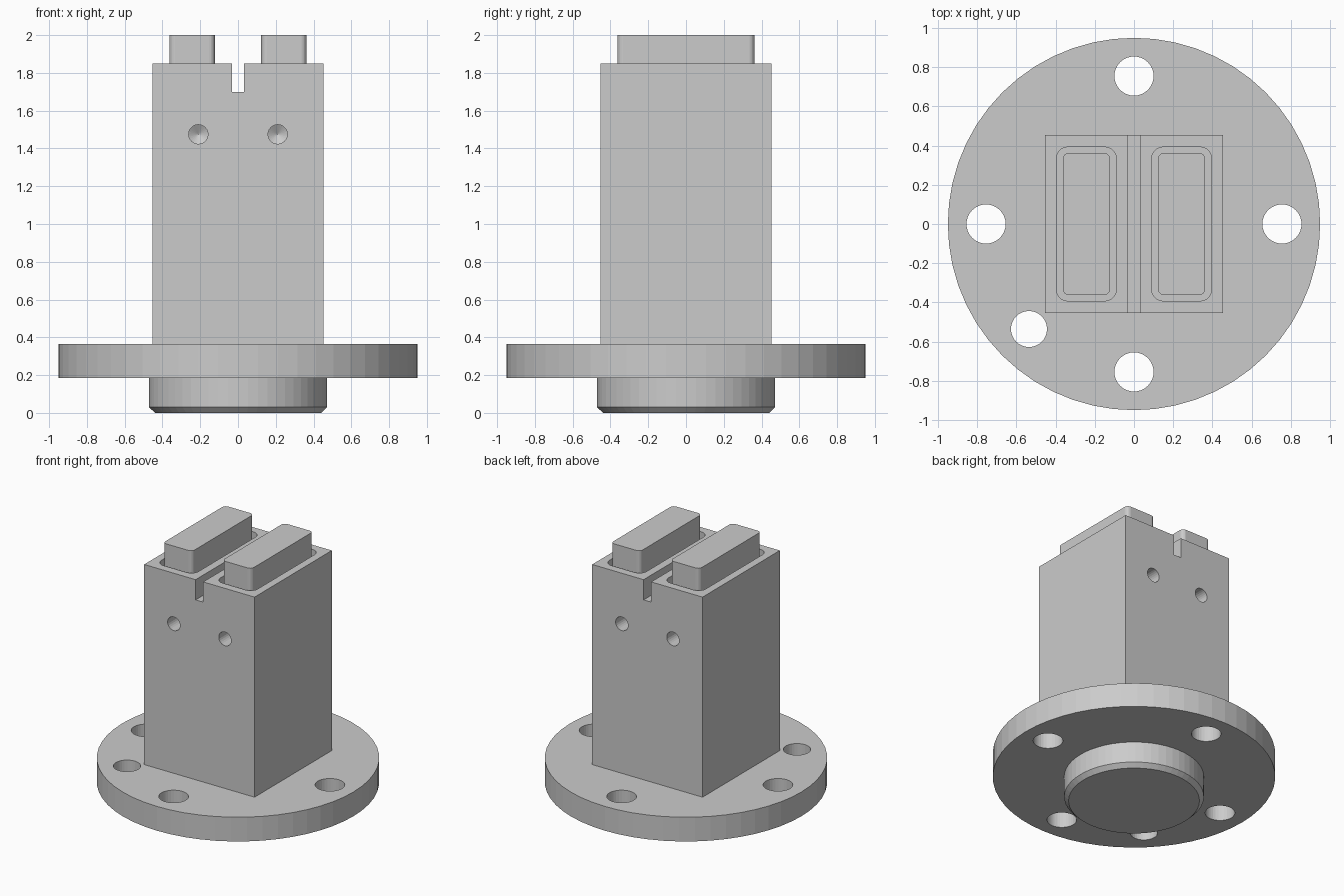
import bpy, bmesh
from math import sin, cos, pi, radians
from mathutils import Matrix

if "Cube" in bpy.data.objects:
    bpy.data.objects.remove(bpy.data.objects["Cube"])


def finish(name, bm):
    bmesh.ops.remove_doubles(bm, verts=bm.verts, dist=1e-5)
    bmesh.ops.recalc_face_normals(bm, faces=bm.faces)
    me = bpy.data.meshes.new(name)
    bm.to_mesh(me)
    bm.free()
    ob = bpy.data.objects.new(name, me)
    bpy.context.collection.objects.link(ob)
    return ob


def lathe(name, profile, segs, matrix=Matrix()):
    """Closed solid of revolution; profile ends are capped."""
    bm = bmesh.new()
    rings = [[bm.verts.new((r * cos(2 * pi * i / segs), r * sin(2 * pi * i / segs), z))
              for i in range(segs)] for r, z in profile]
    for a, b in zip(rings, rings[1:]):
        for i in range(segs):
            j = (i + 1) % segs
            bm.faces.new((a[i], a[j], b[j], b[i]))
    bm.faces.new(rings[0])
    bm.faces.new(rings[-1])
    bm.transform(matrix)
    return finish(name, bm)


def block(name, cx, hx, hy, z0, z1, radius=0, steps=5):
    """Vertical prism centred on (cx, 0), with optional rounded corners."""
    pts = []
    for k, (sx, sy) in enumerate([(1, 1), (-1, 1), (-1, -1), (1, -1)]):
        for i in range(steps + 1 if radius else 1):
            a = pi / 2 * (k + i / steps)
            pts.append((cx + sx * (hx - radius) + radius * cos(a),
                        sy * (hy - radius) + radius * sin(a)))
            if not radius:
                pts[-1] = (cx + sx * hx, sy * hy)
    bm = bmesh.new()
    low, top = ([bm.verts.new((x, y, z)) for x, y in pts] for z in (z0, z1))
    bm.faces.new(low)
    bm.faces.new(top)
    for i in range(len(pts)):
        j = (i + 1) % len(pts)
        bm.faces.new((low[i], low[j], top[j], top[i]))
    return finish(name, bm)


def combine(target, tool, operation):
    mod = target.modifiers.new(tool.name, 'BOOLEAN')
    mod.operation, mod.solver, mod.object = operation, 'EXACT', tool
    bpy.context.view_layer.objects.active = target
    bpy.ops.object.modifier_apply(modifier=mod.name)
    bpy.data.objects.remove(tool)


# Round flange with chamfered locating spigot below
mount = lathe("flanged_block", [(0.44, 0), (0.47, 0.03), (0.47, 0.185),
                                (0.95, 0.185), (0.95, 0.365)], 56)

# Square body with a slot across the top
combine(mount, block("body", 0, 0.453, 0.453, 0.3, 1.85), 'UNION')
combine(mount, block("slot", 0, 0.031, 0.6, 1.70, 1.95), 'DIFFERENCE')

# Four bolt holes and one smaller dowel hole in the flange
holes = [(0.755, 0, 0.1), (-0.755, 0, 0.1), (0, 0.755, 0.1),
         (0, -0.755, 0.1), (-0.536, -0.536, 0.092)]
for x, y, r in holes:
    combine(mount, lathe("flange_hole", [(r, 0.1), (r, 0.5)], 32,
                         Matrix.Translation((x, y, 0))), 'DIFFERENCE')

for side in (-1, 1):
    # Blind drilled holes with conical ends, front and back
    for face in (-1, 1):
        m = (Matrix.Translation((side * 0.21, face * 0.453, 1.475))
             @ Matrix.Rotation(radians(face * 90), 4, 'X'))
        combine(mount, lathe("drill_hole", [(0.051, -0.1), (0.051, 0.15), (0, 0.18)],
                             24, m), 'DIFFERENCE')
    # Rounded pocket with a raised pad standing in it
    combine(mount, block("pocket", side * 0.243, 0.153, 0.393, 1.70, 1.95, 0.06),
            'DIFFERENCE')
    combine(mount, block("pad", side * 0.243, 0.12, 0.363, 1.65, 2.0, 0.03), 'UNION')
